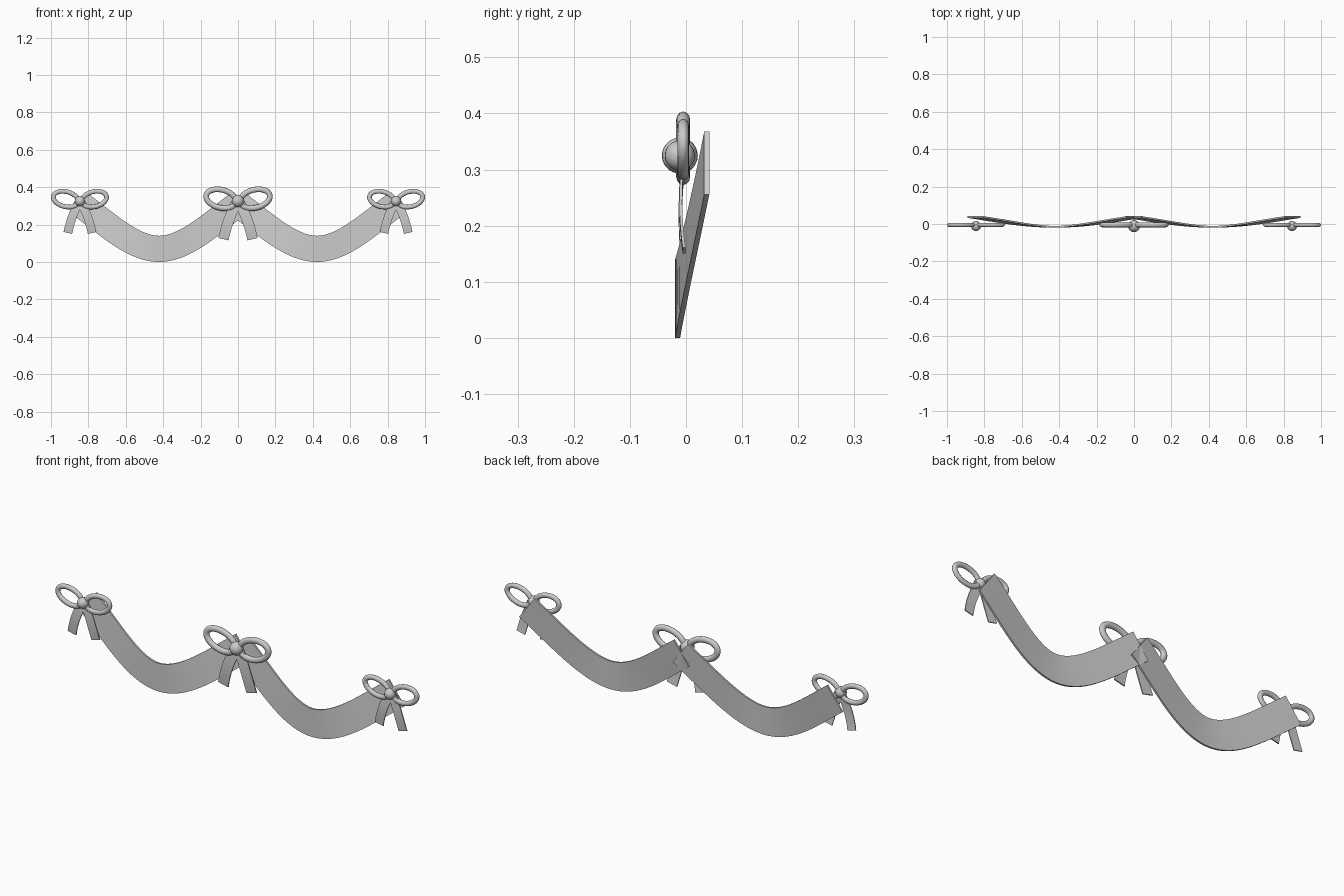
import bpy, bmesh
from math import sin, cos, pi, radians
from mathutils import Vector

cube = bpy.data.objects.get("Cube")
if cube:
    bpy.data.objects.remove(cube)

grey = bpy.data.materials.new("soft grey")
grey.use_nodes = True
colour = (0.6, 0.6, 0.6, 1)
grey.diffuse_color = colour
grey.node_tree.nodes["Principled BSDF"].inputs["Base Color"].default_value = colour


def finish(bm, name, angle=40):
    """Turn a bmesh into a smooth shaded object."""
    bmesh.ops.recalc_face_normals(bm, faces=bm.faces)
    mesh = bpy.data.meshes.new(name)
    bm.to_mesh(mesh)
    bm.free()
    mesh.materials.append(grey)
    ob = bpy.data.objects.new(name, mesh)
    bpy.context.collection.objects.link(ob)
    bpy.ops.object.select_all(action='DESELECT')
    ob.select_set(True)
    bpy.context.view_layer.objects.active = ob
    bpy.ops.object.shade_smooth_by_angle(angle=radians(angle))
    return ob


def sweep(name, path, section, closed=False):
    """Sweep a (side, depth) section along a path that runs mostly in XZ."""
    bm = bmesh.new()
    rings, n = [], len(path)
    for i, p in enumerate(path):
        if closed:
            t = path[(i + 1) % n] - path[i - 1]
        else:
            t = path[min(i + 1, n - 1)] - path[max(i - 1, 0)]
        side = Vector((-t.z, 0, t.x)).normalized()
        rings.append([bm.verts.new(p + side * s + Vector((0, d, 0))) for s, d in section])
    m = len(section)
    for i in range(n if closed else n - 1):
        a, b = rings[i], rings[(i + 1) % n]
        for j in range(m):
            k = (j + 1) % m
            bm.faces.new((a[j], a[k], b[k], b[j]))
    if not closed:
        bm.faces.new(rings[0])
        bm.faces.new(rings[-1])
    return finish(bm, name)


def bezier(a, b, c, d, steps):
    a, b, c, d = map(Vector, (a, b, c, d))
    ts = [i / steps for i in range(steps + 1)]
    return [a * (1 - t) ** 3 + b * 3 * t * (1 - t) ** 2 + c * 3 * t * t * (1 - t) + d * t ** 3
            for t in ts]


def band(width, thick):
    w, h = width / 2, thick / 2
    return [(-w, -h), (w, -h), (w, h), (-w, h)]


def swag(name, centre):
    """Hanging ribbon: one half curve, mirrored about its lowest point."""
    half = bezier((-0.425, 0.037, 0.312), (-0.28, 0.016, 0.205),
                  (-0.14, -0.015, 0.07), (0, -0.015, 0.07), 20)
    full = half + [Vector((-p.x, p.y, p.z)) for p in reversed(half[:-1])]
    sweep(name, [p + Vector((centre, 0, 0)) for p in full], band(0.14, 0.009))


def bow(name, x, size):
    """Two tilted ring loops, two ribbon tails and a round knot."""
    origin = Vector((x, -0.005, 0.325))
    tube = [(0.015 * cos(2 * pi * i / 12), 0.0125 * sin(2 * pi * i / 12)) for i in range(12)]
    tube = [(s * size, d * size) for s, d in tube]
    tilt = radians(14)
    for label, sx in (("left", 1), ("right", -1)):
        loop = []
        for i in range(40):
            a = 2 * pi * i / 40
            u, v = 0.081 * cos(a), 0.048 * sin(a)
            loop.append(origin + size * Vector((sx * (0.091 + u * cos(tilt) - v * sin(tilt)), 0,
                                                0.013 + u * sin(tilt) + v * cos(tilt))))
        sweep(f"{name}_{label}_loop", loop, tube, closed=True)
        tail = bezier((sx * 0.01, 0, -0.01), (sx * 0.035, -0.004, -0.06),
                      (sx * 0.06, -0.01, -0.12), (sx * 0.078, 0.002, -0.203), 10)
        sweep(f"{name}_{label}_tail", [origin + p * size for p in tail],
              band(0.056 * size, 0.006 * size))
    bm = bmesh.new()
    bmesh.ops.create_uvsphere(bm, u_segments=24, v_segments=14, radius=0.032 * size)
    bmesh.ops.translate(bm, verts=bm.verts, vec=origin + Vector((0, -0.006, 0)))
    finish(bm, f"{name}_knot")


swag("left_swag", 0.422)
swag("right_swag", -0.422)
bow("middle_bow", 0, 1)
bow("left_bow", 0.845, 0.835)
bow("right_bow", -0.845, 0.835)
